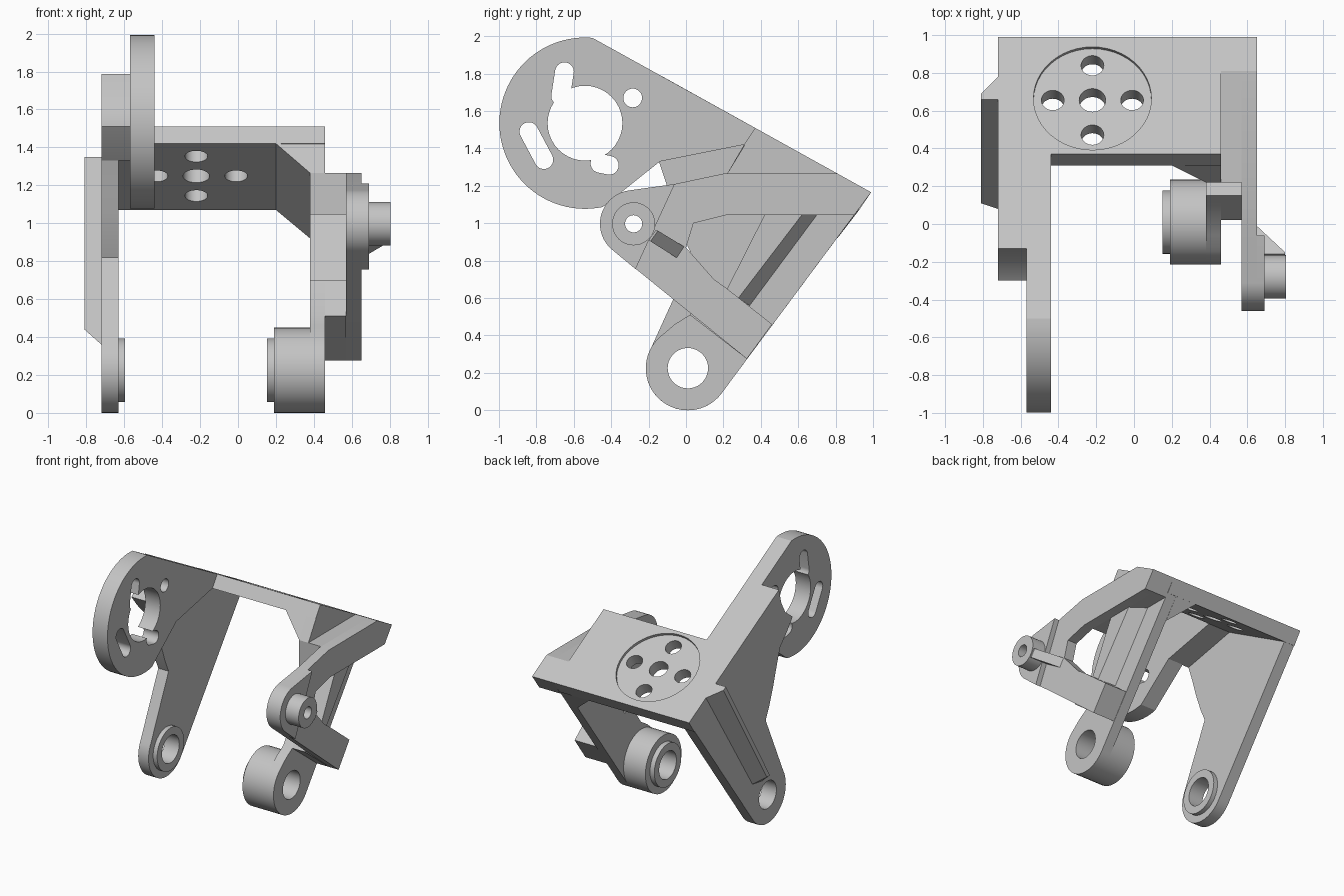
import bpy, bmesh
from math import sin, cos, radians, atan2, pi, atan
from mathutils import Vector, Matrix

if "Cube" in bpy.data.objects:
    bpy.data.objects.remove(bpy.data.objects["Cube"])

grey = bpy.data.materials.new("plain grey")
grey.use_nodes = True
tone = (0.55, 0.55, 0.55, 1)
grey.diffuse_color = tone
grey.node_tree.nodes["Principled BSDF"].inputs["Base Color"].default_value = tone


def arc(c, r, a0, a1, n=28):
    steps = [radians(a0 + (a1 - a0) * i / n) for i in range(n + 1)]
    return [(c[0] + r * cos(a), c[1] + r * sin(a)) for a in steps]


def slot(p, q, r):
    """Rounded slot from p to q; a circle when both are the same."""
    a = atan2(q[1] - p[1], q[0] - p[0]) * 180 / pi
    pts = arc(q, r, a - 90, a + 90, 20) + arc(p, r, a + 90, a + 270, 20)
    return pts if p != q else arc(p, r, 0, 351, 39)


def prism(name, pts, x0, x1, pts1=None):
    """Side profile in (y, z) lofted from x0 to x1."""
    bm = bmesh.new()
    a = [bm.verts.new((x0, *p)) for p in pts]
    b = [bm.verts.new((x1, *p)) for p in (pts1 or pts)]
    bm.faces.new(a)
    bm.faces.new(b[::-1])
    for i in range(len(a)):
        j = (i + 1) % len(a)
        bm.faces.new((a[j], a[i], b[i], b[j]))
    bmesh.ops.recalc_face_normals(bm, faces=bm.faces)
    me = bpy.data.meshes.new(name)
    bm.to_mesh(me)
    bm.free()
    me.materials.append(grey)
    ob = bpy.data.objects.new(name, me)
    bpy.context.collection.objects.link(ob)
    return ob


def cut(ob, cutters):
    """Subtract the cutters, then discard them."""
    for c in cutters:
        c.hide_render = True
        m = ob.modifiers.new("cut", "BOOLEAN")
        m.operation, m.solver, m.object = "DIFFERENCE", "EXACT", c
    bpy.context.view_layer.update()
    dg = bpy.context.evaluated_depsgraph_get()
    me = bpy.data.meshes.new_from_object(ob.evaluated_get(dg))
    ob.modifiers.clear()
    ob.data = me
    for c in cutters:
        bpy.data.objects.remove(c)


def bore(ob, p, r, q=None):
    cut(ob, [prism("cutter", slot(p, q or p, r), -1.2, 1.2)])


def top(y):
    """Point on the sloping top line."""
    return (y, 1.715 - 0.555 * y)


hinge, pivot, ring = (0.01, 0.225), (-0.28, 0.997), (-0.54, 1.535)
corner, heel = top(0.99), (0.19, 0.092)

# sloping top plate with round recess and five holes
plate = prism("top_plate", [top(0.37), corner, (0.925, 1.07), (0.31, 1.42)], -0.72, 0.46)
tilt = Matrix.Rotation(-atan(0.555), 4, "X")


def plate_cutter(dx, dv, r, depth):
    bm = bmesh.new()
    bmesh.ops.create_cone(bm, cap_ends=True, segments=48, radius1=r, radius2=r, depth=depth * 2)
    mid = Vector((-0.22, *top(0.665)))
    bm.transform(Matrix.Translation(mid) @ tilt @ Matrix.Translation((dx, dv, 0)))
    me = bpy.data.meshes.new("cutter")
    bm.to_mesh(me)
    bm.free()
    ob = bpy.data.objects.new("cutter", me)
    bpy.context.collection.objects.link(ob)
    return ob


cut(plate, [plate_cutter(0, 0, 0.312, 0.02)])
for dx, dv, r in [(0, 0, 0.07), (0.21, 0, 0.06), (-0.21, 0, 0.06), (0, 0.21, 0.06), (0, -0.21, 0.06)]:
    cut(plate, [plate_cutter(dx, dv, r, 0.4)])

# slotted ring mount with its arm
mount = prism("ring_mount", arc(ring, 0.458, 85, 282, 48) + [(-0.14, 1.33), (0.31, 1.42), top(0.37)], -0.57, -0.44)
bore(mount, ring, 0.2)
bore(mount, (-0.65, 1.81), 0.05, (-0.67, 1.68))
bore(mount, (-0.84, 1.49), 0.05, (-0.76, 1.34))
bore(mount, (-0.41, 1.31), 0.05, (-0.46, 1.32))
bore(mount, (-0.285, 1.67), 0.05)

# stiffener behind the ring mount
prism("mount_stiffener", [top(-0.13), (-0.16, 1.67), (-0.21, 1.58), (-0.3, 1.51), (-0.23, 1.42),
                          (-0.145, 1.33), (0.31, 1.42), top(0.37)], -0.72, -0.57)

# right leg with hinge bush and outer rib
right_leg = prism("right_leg", arc(hinge, 0.225, 150, 324) + [corner, top(0.37), (-0.145, 1.33), (-0.105, 1.21),
                  (-0.06, 1.06), (-0.01, 0.92), (0.035, 0.82)], -0.72, -0.63)
bore(right_leg, hinge, 0.108)
right_bush = prism("right_bush", slot(hinge, hinge, 0.168), -0.63, -0.595)
bore(right_bush, hinge, 0.108)
prism("right_rib", [top(0.66), top(0.78), (0.2, 0.38), (0.08, 0.36)], -0.72, -0.81,
      [top(0.66), top(0.69), (0.15, 0.44), (0.11, 0.44)])

# left leg web, hinge barrel and bush
left_leg = prism("left_leg", arc(hinge, 0.225, 126, 324) + [(0.9, 1.045), (0.42, 1.045), (0.22, 0.65), (0.15, 0.7),
                 (0.02, 0.51), (-0.06, 0.46)], 0.38, 0.46)
barrel = prism("left_barrel", slot(hinge, hinge, 0.225), 0.19, 0.46)
left_bush = prism("left_bush", slot(hinge, hinge, 0.168), 0.152, 0.19)
for part in (left_leg, barrel, left_bush):
    bore(part, hinge, 0.108)

# left leg rib with one sloped side
prism("left_rib", [(0.22, 0.65), (0.42, 1.045), (0.7, 1.045), (0.34, 0.56)], 0.46, 0.57,
      [(0.22, 0.65), (0.42, 1.045), (0.62, 1.045), (0.28, 0.6)])

# corner gusset under the plate
prism("corner_gusset", [top(0.37), corner, (0.925, 1.07), (0.31, 1.42)], 0.2, 0.38,
      [top(0.37), corner, (0.81, 0.92), (0.22, 1.265)])
prism("gusset_block", [top(0.37), corner, (0.9, 1.045), (0.22, 1.045), (0.22, 1.265)], 0.38, 0.46)
prism("arm_root", [(0.22, 1.265), top(0.81), corner, (0.9, 1.045), (0.22, 1.045)], 0.46, 0.57)

# lower cross block
prism("lower_block", [(0.02, 0.51), (0.15, 0.7), (0.22, 0.65), (0.46, 0.46), (0.325, 0.275)], 0.46, 0.57)

# forked outer arm and thicker pivot pad
nose = arc(pivot, 0.18, 100, 232)
arm = prism("outer_arm", nose + [(0.325, 0.275), (0.46, 0.46), (0.22, 0.65), (0.15, 0.7), (0, 0.87), (0.04, 1.0),
            (0.22, 1.045), (0.9, 1.045), corner, top(0.81), (0.2, 1.265), (-0.06, 1.21)], 0.57, 0.65)
pad = prism("pivot_pad", nose + [(-0.27, 0.755), (-0.06, 1.21)], 0.65, 0.69)
pin = prism("pivot_pin", slot(pivot, pivot, 0.115), 0.69, 0.805)
for part in (arm, pad, pin):
    bore(part, pivot, 0.046)

# small sloped brace beside the pin
prism("pin_brace", [(-0.2, 0.91), (-0.05, 0.815), (-0.01, 0.875), (-0.16, 0.965)], 0.65, 0.8,
      [(-0.2, 0.91), (-0.19, 0.903), (-0.15, 0.96), (-0.16, 0.965)])

# smooth round walls, keep edges sharp
bpy.ops.object.select_all(action="DESELECT")
for ob in bpy.context.collection.objects:
    if ob.type == "MESH":
        ob.select_set(True)
        bpy.context.view_layer.objects.active = ob
bpy.ops.object.shade_smooth_by_angle(angle=radians(25))
